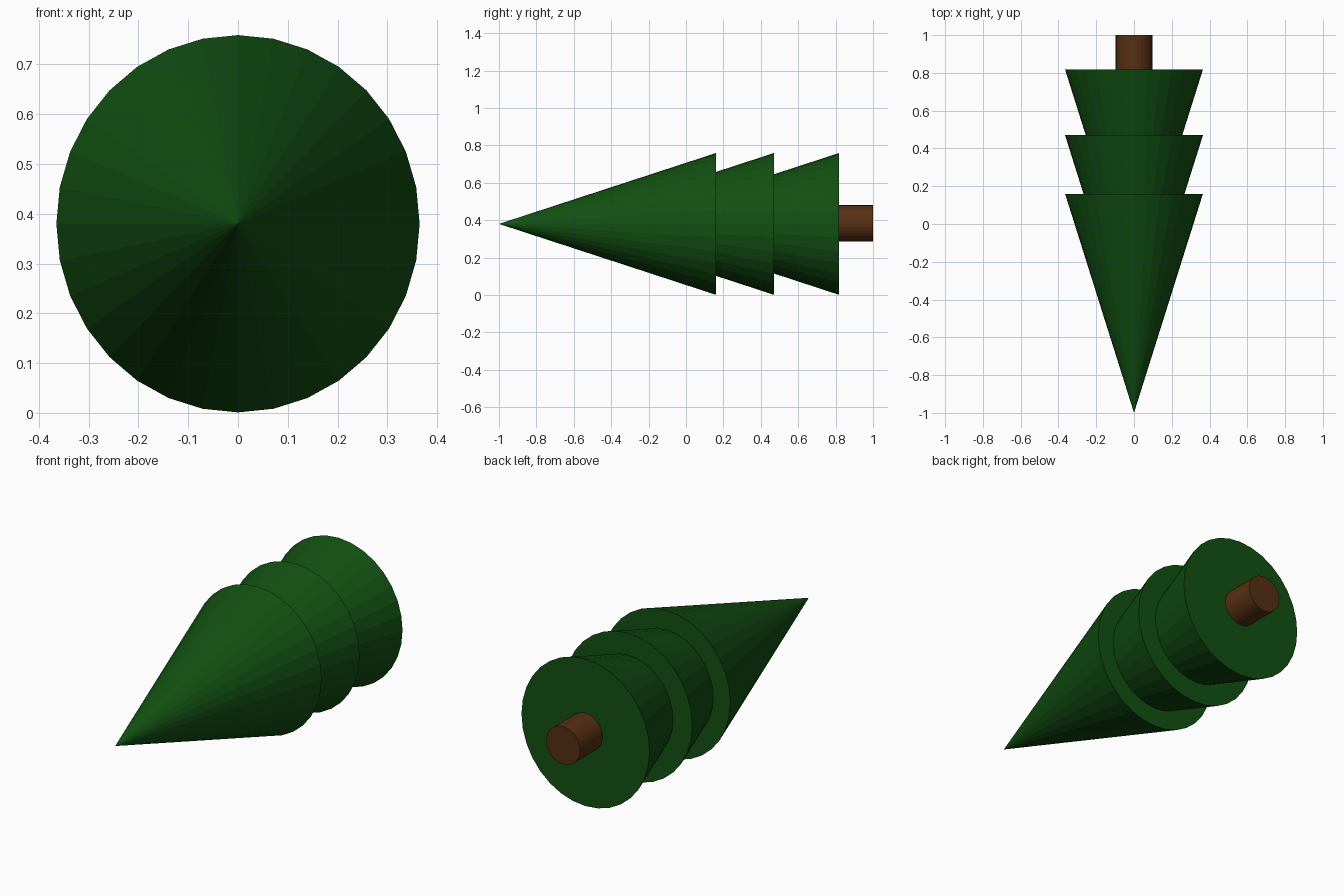
import bpy, bmesh, math
from mathutils import Matrix

if "Cube" in bpy.data.objects:
    bpy.data.objects.remove(bpy.data.objects["Cube"])

SIDES = 32
AXIS_Z = 0.38


def material(name, rgb):
    m = bpy.data.materials.new(name)
    m.diffuse_color = (*rgb, 1.0)
    m.use_nodes = True
    m.node_tree.nodes["Principled BSDF"].inputs["Base Color"].default_value = m.diffuse_color
    return m


green = material("pine green", (0.006, 0.08, 0.006))
brown = material("bark brown", (0.095, 0.029, 0.0065))


def tapered(name, mat, y_base, y_tip, rx, rz, tip=0.0, z=AXIS_Z):
    """Capped flat-shaded cone or cylinder lying along y, tip towards -y."""
    bm = bmesh.new()
    bmesh.ops.create_cone(bm, cap_ends=True, segments=SIDES,
                          radius1=1.0, radius2=tip, depth=y_base - y_tip)
    bm.transform(Matrix.Translation((0, (y_base + y_tip) / 2, z))
                 @ Matrix.Rotation(math.pi / 2, 4, 'X')
                 @ Matrix.Diagonal((rx, rz, 1, 1)))
    bmesh.ops.remove_doubles(bm, verts=bm.verts, dist=1e-5)
    mesh = bpy.data.meshes.new(name)
    bm.to_mesh(mesh)
    bm.free()
    mesh.materials.append(mat)
    obj = bpy.data.objects.new(name, mesh)
    bpy.context.collection.objects.link(obj)
    return obj


# Three identical foliage cones, each one set further back
for name, base in (("top_foliage", 0.16), ("middle_foliage", 0.47),
                   ("bottom_foliage", 0.818)):
    tapered(name, green, base, base - 1.16, 0.365, 0.379)

# Trunk, sunk a little into the lowest foliage
tapered("trunk", brown, 1.0, 0.75, 0.097, 0.097, tip=1.0, z=0.383)
